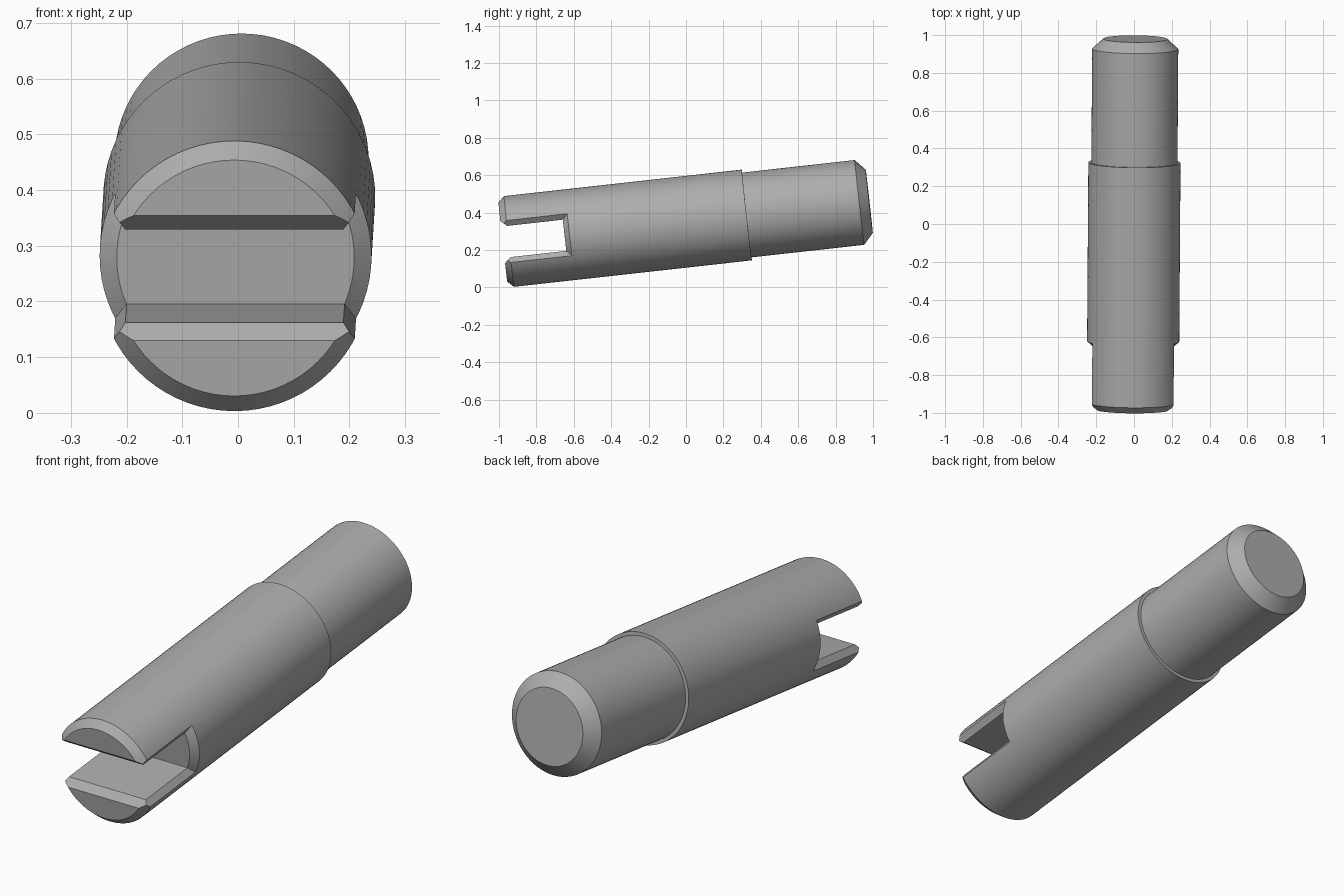
import bpy, bmesh
from math import sqrt, sin, cos, pi, radians
from mathutils import Matrix

cube = bpy.data.objects.get("Cube")
if cube:
    bpy.data.objects.remove(cube, do_unlink=True)

steel = bpy.data.materials.new("plain grey")
steel.use_nodes = True
GREY = (0.42, 0.42, 0.42, 1)
steel.diffuse_color = GREY
steel.node_tree.nodes["Principled BSDF"].inputs["Base Color"].default_value = GREY

R = 0.244            # main radius
R_END = 0.213        # radius after the slotted end's bevel
FRONT, BEVEL = -0.985, -0.952
SLOT, SLOT_FLARE = 0.084, 0.113   # slot half height, inside and flared
FLOOR, FLOOR_FLARE = -0.652, -0.625


def make_object(name, bm):
    bmesh.ops.recalc_face_normals(bm, faces=bm.faces)
    mesh = bpy.data.meshes.new(name)
    bm.to_mesh(mesh)
    bm.free()
    obj = bpy.data.objects.new(name, mesh)
    obj.data.materials.append(steel)
    bpy.context.collection.objects.link(obj)
    return obj


def lathe(name, profile, sides=72):
    """Solid of revolution about Y from (y, radius) pairs."""
    bm = bmesh.new()
    rings = [[bm.verts.new((r * cos(2 * pi * i / sides), y, r * sin(2 * pi * i / sides)))
              for i in range(sides)] for y, r in profile]
    for a, b in zip(rings, rings[1:]):
        for i in range(sides):
            j = (i + 1) % sides
            bm.faces.new((a[i], a[j], b[j], b[i]))
    bm.faces.new(rings[0])
    bm.faces.new(rings[-1])
    return make_object(name, bm)


def slot_cutter(steps=16):
    """Slot through the end whose mouth flares out to follow the round side."""
    bm = bmesh.new()

    def side_points(u):
        inner = (sqrt(R_END**2 - (u * SLOT)**2), FLOOR, u * SLOT)
        outer = (sqrt(R**2 - (u * SLOT_FLARE)**2), FLOOR_FLARE, u * SLOT_FLARE)
        beyond = tuple(o + 0.6 * (o - i) for i, o in zip(inner, outer))
        return inner, beyond

    rows = []
    for k in range(steps + 1):
        inner, beyond = side_points(2 * k / steps - 1)
        path = [(-beyond[0], *beyond[1:]), (-inner[0], *inner[1:]), inner, beyond]
        rows.append([[bm.verts.new(p) for p in path],
                     [bm.verts.new((x, -1.2, z)) for x, y, z in path]])
    for (b0, f0), (b1, f1) in zip(rows, rows[1:]):
        for i in range(3):
            bm.faces.new((b0[i], b0[i + 1], b1[i + 1], b1[i]))
            bm.faces.new((f0[i], f0[i + 1], f1[i + 1], f1[i]))
        for i in (0, 3):
            bm.faces.new((b0[i], b1[i], f1[i], f0[i]))
    for back, front in (rows[0], rows[-1]):
        for i in range(3):
            bm.faces.new((back[i], back[i + 1], front[i + 1], front[i]))
    return make_object("slot_cutter", bm)


def mouth_cutter():
    """Wedge that bevels the slot edges on the end face."""
    bm = bmesh.new()
    slope = (SLOT_FLARE - SLOT) / (BEVEL - FRONT)
    near, far = BEVEL + 0.05, FRONT - 0.05
    outline = [(y, SLOT + slope * (BEVEL - y)) for y in (near, far)]
    outline += [(y, -z) for y, z in reversed(outline)]
    ends = [[bm.verts.new((x, y, z)) for y, z in outline] for x in (-0.4, 0.4)]
    for i in range(4):
        j = (i + 1) % 4
        bm.faces.new((ends[0][i], ends[0][j], ends[1][j], ends[1][i]))
    for end in ends:
        bm.faces.new(end)
    return make_object("mouth_cutter", bm)


# Stepped shaft with bevelled ends
shaft = lathe("slotted_shaft", [(FRONT, R_END), (BEVEL, R), (0.327, R), (0.327, 0.228),
                                (0.933, 0.228), (0.986, 0.17)])

# Cut the slot and its bevels
bpy.context.view_layer.objects.active = shaft
for cutter in (slot_cutter(), mouth_cutter()):
    cutter.hide_render = True
    mod = shaft.modifiers.new("cut", 'BOOLEAN')
    mod.operation, mod.solver, mod.object = 'DIFFERENCE', 'EXACT', cutter
    bpy.ops.object.modifier_apply(modifier=mod.name)
    bpy.data.objects.remove(cutter, do_unlink=True)

# Smooth sides, sharp edges
for o in bpy.context.selected_objects:
    o.select_set(False)
shaft.select_set(True)
bpy.ops.object.shade_smooth_by_angle(angle=radians(25))

# Tilt the shaft up towards the back
tilt = Matrix.Rotation(radians(-0.4), 4, 'Z') @ Matrix.Rotation(radians(6.35), 4, 'X')
shaft.matrix_world = Matrix.Translation((0, 0, 0.351)) @ tilt
